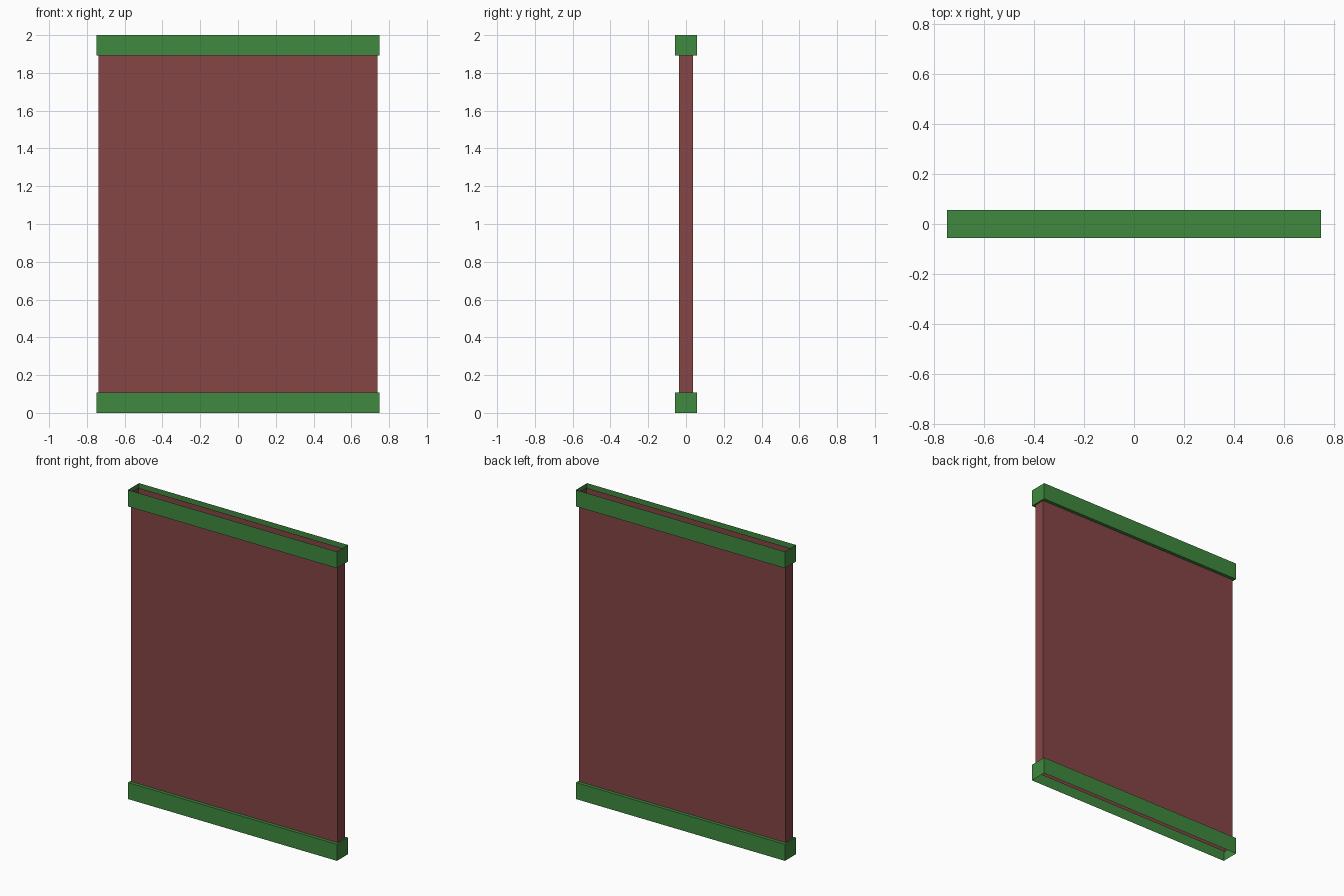
import bpy, bmesh

if "Cube" in bpy.data.objects:
    bpy.data.objects.remove(bpy.data.objects["Cube"])


def material(name, rgb):
    mat = bpy.data.materials.new(name)
    mat.diffuse_color = (*rgb, 1.0)
    mat.use_nodes = True
    mat.node_tree.nodes["Principled BSDF"].inputs["Base Color"].default_value = mat.diffuse_color
    return mat


def open_box(name, half_x, half_y, z0, z1, open_sides, mat):
    """Box shell; open_sides holds +1 (no top) and/or -1 (no bottom)."""
    bm = bmesh.new()
    bmesh.ops.create_cube(bm, size=1.0)
    bm.normal_update()
    gone = [f for f in bm.faces if round(f.normal.z) in open_sides]
    bmesh.ops.delete(bm, geom=gone, context='FACES_ONLY')
    for v in bm.verts:
        v.co.x *= 2 * half_x
        v.co.y *= 2 * half_y
        v.co.z = z1 if v.co.z > 0 else z0
    mesh = bpy.data.meshes.new(name)
    bm.to_mesh(mesh)
    bm.free()
    mesh.materials.append(mat)
    obj = bpy.data.objects.new(name, mesh)
    bpy.context.collection.objects.link(obj)
    return obj


red = material("panel_red", (0.24, 0.06, 0.06))
green = material("rail_green", (0.05, 0.25, 0.05))

# Hollow panel, its open ends tucked inside the rails
open_box("panel", 0.739, 0.036, 0.05, 1.98, (1, -1), red)

# Rails, each open on its outer side
open_box("bottom_rail", 0.748, 0.057, 0.0, 0.107, (-1,), green)
open_box("top_rail", 0.748, 0.057, 1.893, 2.0, (1,), green)
